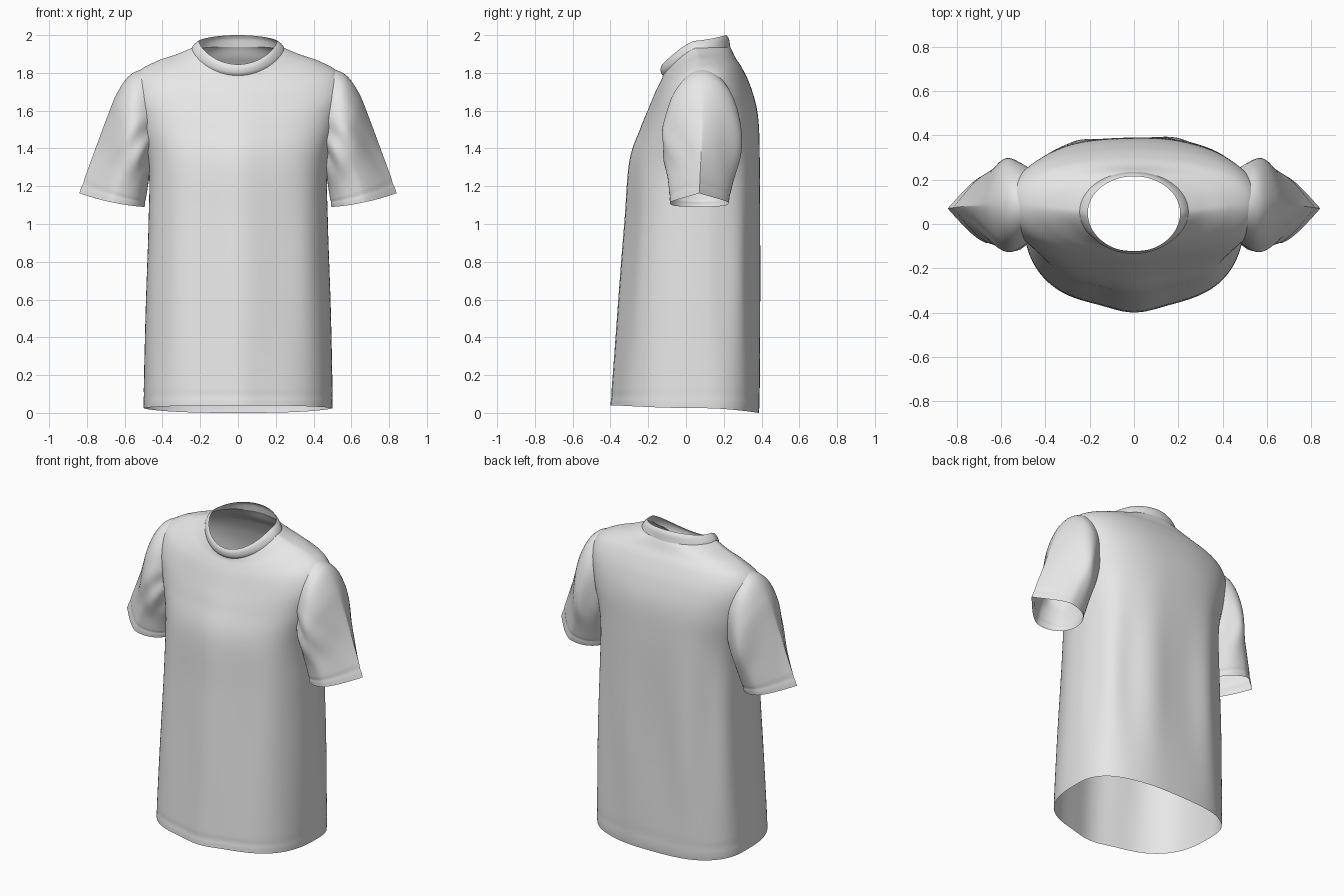
import bpy, bmesh, math

cube = bpy.data.objects.get("Cube")
if cube:
    bpy.data.objects.remove(cube)

fabric = bpy.data.materials.new("light_grey_fabric")
fabric.use_nodes = True
GREY = (0.8, 0.8, 0.8, 1)
fabric.diffuse_color = GREY
fabric.node_tree.nodes["Principled BSDF"].inputs["Base Color"].default_value = GREY


def smooth_keys(keys, steps):
    """Catmull-Rom sampling through rows of key values."""
    rows = []
    last = len(keys) - 1
    for i in range(last):
        a, b, c, d = (keys[min(max(j, 0), last)] for j in range(i - 1, i + 3))
        for s in range(steps):
            t = s / steps
            rows.append([0.5 * (2 * q + (r - p) * t + (2 * p - 5 * q + 4 * r - u) * t ** 2
                                + (3 * q - p - 3 * r + u) * t ** 3)
                         for p, q, r, u in zip(a, b, c, d)])
    rows.append(list(keys[-1]))
    return rows


def loft(name, rings):
    """Skin a list of closed point rings into an open tube."""
    bm = bmesh.new()
    loops = [[bm.verts.new(p) for p in ring] for ring in rings]
    n = len(loops[0])
    for lo, hi in zip(loops, loops[1:]):
        for i in range(n):
            j = (i + 1) % n
            bm.faces.new((lo[i], lo[j], hi[j], hi[i]))
    bmesh.ops.recalc_face_normals(bm, faces=bm.faces)
    mesh = bpy.data.meshes.new(name)
    bm.to_mesh(mesh)
    bm.free()
    mesh.materials.append(fabric)
    obj = bpy.data.objects.new(name, mesh)
    bpy.context.collection.objects.link(obj)
    bpy.ops.object.select_all(action="DESELECT")
    obj.select_set(True)
    bpy.context.view_layer.objects.active = obj
    bpy.ops.object.shade_smooth_by_angle(angle=math.radians(50))
    return obj


def bump(x, centre, width):
    return math.exp(-((x - centre) / width) ** 2)


def body_ring(row, n=128):
    """Oval ring; a low roundness gives square sides and a peaked front."""
    w, front, side, back, z_side, z_front, z_back, roundness = row
    ring = []
    for i in range(n):
        a = 2 * math.pi * i / n
        c, s = math.cos(a), math.sin(a)
        x = w * math.copysign(abs(c) ** roundness, c)
        reach, z_end = (back, z_back) if s > 0 else (front, z_front)
        depth = abs(s) ** roundness
        if s < 0:
            depth *= 1 - 0.28 * (1 - roundness) * (1 - bump(x / w, 0, 0.25))
        y = side + (reach - side) * depth
        z = z_side + (z_end - z_side) * abs(s) ** 1.4
        # hanging folds and the hem stitch groove
        hang = bump(z, 0.75, 0.5)
        k = hang * (0.010 if s > 0 else 0.004) * math.cos(9 * a + 0.8 * math.sin(2 * z))
        k -= 0.003 * bump(z, 0.09, 0.012)
        ring.append((x * (1 + k * abs(c)), y + k * s, z))
    return ring


# Torso: half width, front y, side y, back y, side/front/back heights, roundness
torso_keys = [
    (.50, -.40, .08, .385, .025, .04, .0, .75),
    (.50, -.393, .08, .39, .12, .13, .10, .75),
    (.49, -.36, .08, .39, .55, .55, .55, .75),
    (.475, -.325, .08, .39, 1.0, 1.0, 1.0, .75),
    (.475, -.30, .08, .39, 1.30, 1.33, 1.38, .76),
    (.53, -.24, .085, .38, 1.54, 1.51, 1.58, .8),
    (.565, -.195, .09, .345, 1.70, 1.62, 1.72, .84),
    (.535, -.162, .09, .30, 1.80, 1.70, 1.82, .88),
    (.43, -.14, .08, .262, 1.862, 1.745, 1.88, .94),
    (.32, -.127, .065, .243, 1.90, 1.77, 1.92, 1),
    (.245, -.122, .055, .234, 1.932, 1.788, 1.937, 1),
]
loft("shirt_body", [body_ring(r) for r in smooth_keys(torso_keys, 10)])

# Collar band standing up from the neckline
collar_keys = [
    (.246, -.122, .055, .235, 1.93, 1.785, 1.935, 1),
    (.237, -.132, .054, .232, 1.945, 1.80, 1.955, 1),
    (.223, -.134, .052, .227, 1.96, 1.825, 1.98, 1),
    (.208, -.125, .05, .215, 1.97, 1.845, 2.0, 1),
]
loft("collar", [body_ring(r) for r in smooth_keys(collar_keys, 5)])


def sleeve_ring(row, side, n=72):
    """Slanted ring from outer and under points, pinched at its outer edge."""
    x_top, z_top, x_low, z_low, y_mid, y_half, pinch = row
    pinch = max(pinch, 0)
    ring = []
    for i in range(n):
        a = 2 * math.pi * i / n
        c, s = math.cos(a), math.sin(a)
        x = (x_top + x_low) / 2 + (x_top - x_low) / 2 * c
        z = (z_top + z_low) / 2 + (z_top - z_low) / 2 * c - 0.012 * s * s
        taper = (abs(s) * (1 - 0.4 * c)) ** pinch if c > 0 else 1 - 0.1 * pinch * c
        y = y_mid + y_half * s * taper
        # creases gathering toward the armpit, and the cuff stitch groove
        gather = bump(z, 1.42, 0.14) * (1 - c) / 2
        k = 0.012 * gather * math.sin(7 * a + 16 * z)
        k -= 0.003 * bump(z_top, 1.215, 0.012)
        ring.append((side * (x + k * c), y + k * s, z))
    return ring


# Sleeves: outer x and z, under x and z, middle y, half depth, pinch
sleeve_keys = [
    (.84, 1.163, .495, 1.09, .07, .155, 1),
    (.82, 1.22, .49, 1.12, .073, .16, .95),
    (.76, 1.385, .48, 1.18, .08, .178, .75),
    (.695, 1.56, .47, 1.24, .083, .205, .4),
    (.642, 1.69, .46, 1.29, .085, .21, .15),
    (.572, 1.788, .45, 1.34, .087, .19, 0),
    (.48, 1.825, .43, 1.38, .09, .15, 0),
    (.40, 1.82, .40, 1.42, .09, .11, 0),
]
for name, side in (("left_sleeve", 1), ("right_sleeve", -1)):
    loft(name, [sleeve_ring(r, side) for r in smooth_keys(sleeve_keys, 8)])
